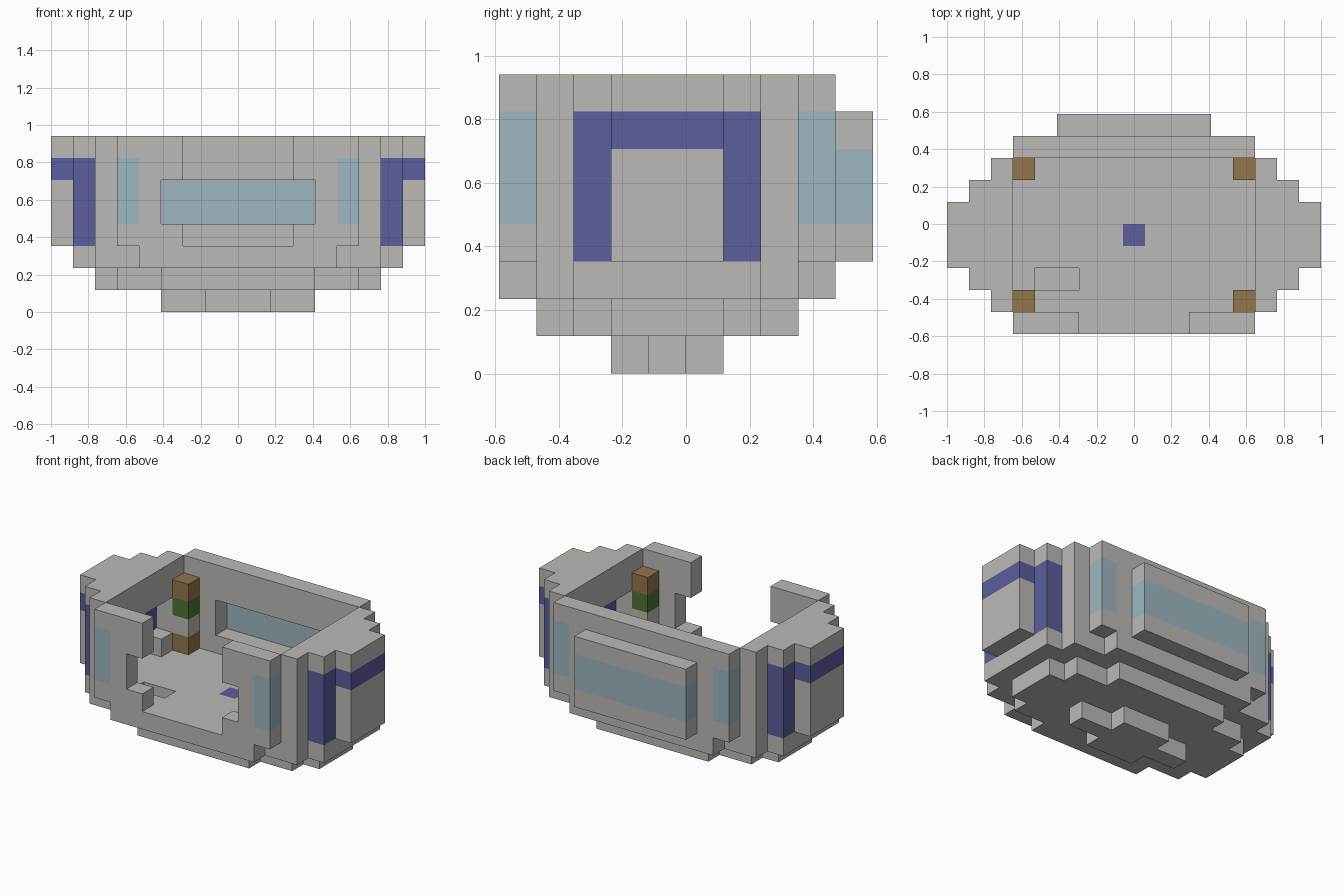
import bpy, bmesh
from mathutils import Vector

U = 2 / 17                       # edge of one building block
NX, NY = 17, 10                  # blocks across and deep

old = bpy.data.objects.get("Cube")
if old:
    bpy.data.objects.remove(old, do_unlink=True)


def material(name, rgb):
    m = bpy.data.materials.new(name)
    m.use_nodes = True
    m.diffuse_color = (*rgb, 1)
    m.node_tree.nodes["Principled BSDF"].inputs["Base Color"].default_value = (*rgb, 1)
    return m


MATS = {
    "grey": material("hull_grey", (0.50, 0.49, 0.465)),
    "glass": material("pale_blue_glass", (0.34, 0.475, 0.525)),
    "violet": material("violet_trim", (0.107, 0.11, 0.335)),
    "brown": material("wood_brown", (0.28, 0.182, 0.075)),
    "green": material("leaf_green", (0.076, 0.165, 0.035)),
}
blocks = {}                      # block position -> (part, colour)


def cells(x, y, z):
    return [(i, j, k) for i in range(*x) for j in range(*y) for k in range(*z)]


def fill(part, x, y, z, colour="grey"):
    for c in cells(x, y, z):
        blocks[c] = (part, colour)


def carve(x, y, z):
    for c in cells(x, y, z):
        blocks.pop(c, None)


def flip(x):
    return (NX - x[1], NX - x[0])


def both(part, x, y, z, colour="grey"):
    fill("right_" + part, x, y, z, colour)
    fill("left_" + part, flip(x), y, z, colour)


def carve_both(x, y, z):
    carve(x, y, z)
    carve(flip(x), y, z)


# Keel: a small cross under the hull
fill("keel", (5, 12), (4, 5), (0, 1))
fill("keel", (7, 10), (3, 6), (0, 1))

# Lower hull, stepped at the corners
for x, y in (((2, 15), (3, 6)), ((3, 14), (2, 7)), ((5, 12), (1, 8))):
    fill("lower_hull", x, y, (1, 2))

# Floor deck with a sunken hatch and a violet tile
for x, y in (((1, 16), (2, 7)), ((2, 15), (1, 8)), ((4, 13), (0, 9))):
    fill("floor_deck", x, y, (2, 3))
carve((4, 6), (2, 3), (2, 3))
fill("floor_tile", (8, 9), (4, 5), (2, 3), "violet")

# Front wall with a doorway that widens at mid height
fill("front_wall", (3, 14), (0, 1), (3, 8))
carve((6, 11), (0, 1), (3, 8))
carve((5, 12), (0, 1), (4, 6))

# Back wall with a window bay behind it
fill("back_wall", (3, 14), (8, 9), (3, 8))
carve((5, 12), (8, 9), (4, 6))
fill("back_bay", (5, 12), (9, 10), (3, 7))
fill("back_window", (5, 12), (9, 10), (4, 6), "glass")

# Side walls, stepped outwards, with an alcove inside
both("side_wall", (2, 3), (1, 8), (3, 8))
both("side_shoulder", (1, 2), (2, 7), (3, 8))
both("shoulder_trim", (1, 2), (2, 7), (3, 7), "violet")
both("side_pod", (0, 1), (3, 6), (3, 8))
both("pod_trim", (0, 1), (3, 6), (6, 7), "violet")
carve_both((2, 3), (2, 7), (4, 6))
carve_both((1, 3), (3, 6), (3, 6))

# Corner windows and the coloured posts behind them
for side, wall_y, post_y in (("front", 0, 1), ("back", 8, 7)):
    both(side + "_corner_window", (3, 4), (wall_y, wall_y + 1), (4, 7), "glass")
    for k, colour in enumerate(("brown", "grey", "green", "brown"), start=3):
        both(side + "_post", (3, 4), (post_y, post_y + 1), (k, k + 1), colour)


def build(part):
    """Skin the open sides of a part's blocks and merge the flat areas."""
    bm = bmesh.new()
    names = []
    for cell, (owner, colour) in blocks.items():
        if owner != part:
            continue
        if colour not in names:
            names.append(colour)
        centre = Vector(cell) + Vector((0.5, 0.5, 0.5))
        for axis in range(3):
            for sign in (-1, 1):
                n = Vector((0, 0, 0))
                n[axis] = sign
                if tuple(a + int(b) for a, b in zip(cell, n)) in blocks:
                    continue
                a = Vector((0, 0, 0))
                a[(axis + 1) % 3] = 0.5
                b = n.cross(a)
                mid = centre + n * 0.5
                ring = (mid - a - b, mid + a - b, mid + a + b, mid - a + b)
                verts = [bm.verts.new(((p.x - NX / 2) * U, (p.y - NY / 2) * U, p.z * U))
                         for p in ring]
                bm.faces.new(verts).material_index = names.index(colour)
    bmesh.ops.remove_doubles(bm, verts=bm.verts, dist=U / 100)
    bmesh.ops.dissolve_limit(bm, angle_limit=0.01, verts=bm.verts, edges=bm.edges,
                             delimit={'MATERIAL', 'NORMAL'})
    mesh = bpy.data.meshes.new(part)
    bm.to_mesh(mesh)
    bm.free()
    for name in names:
        mesh.materials.append(MATS[name])
    bpy.context.collection.objects.link(bpy.data.objects.new(part, mesh))


for part in sorted({owner for owner, _ in blocks.values()}):
    build(part)
